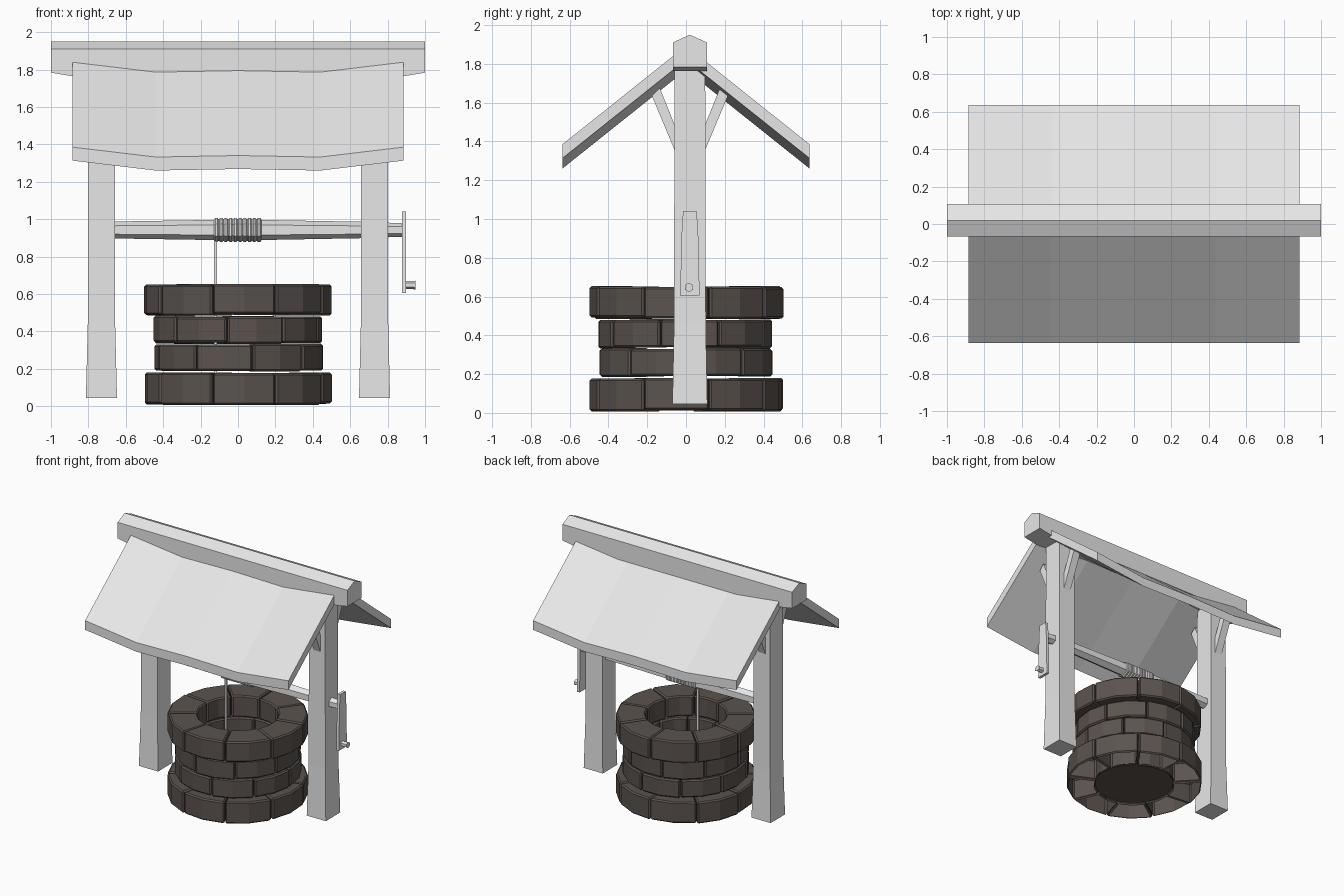
import bpy, bmesh, math, random
from mathutils import Vector

if "Cube" in bpy.data.objects:
    bpy.data.objects.remove(bpy.data.objects["Cube"])

random.seed(4)


def material(name, rgb):
    m = bpy.data.materials.new(name)
    m.diffuse_color = (*rgb, 1)
    m.use_nodes = True
    m.node_tree.nodes["Principled BSDF"].inputs["Base Color"].default_value = m.diffuse_color
    return m


WOOD = material("pale_wood", (0.8, 0.8, 0.8))
STONE = material("brown_stone", (0.105, 0.087, 0.077))


def finish(name, bm, mat):
    bmesh.ops.recalc_face_normals(bm, faces=bm.faces[:])
    me = bpy.data.meshes.new(name)
    bm.to_mesh(me)
    bm.free()
    me.materials.append(mat)
    ob = bpy.data.objects.new(name, me)
    bpy.context.collection.objects.link(ob)
    return ob


def loft(name, sections, mat=WOOD):
    """Skin a list of closed sections and cap both ends."""
    bm = bmesh.new()
    rings = [[bm.verts.new(p) for p in s] for s in sections]
    n = len(rings[0])
    for a, b in zip(rings, rings[1:]):
        for i in range(n):
            j = (i + 1) % n
            bm.faces.new((a[i], a[j], b[j], b[i]))
    bm.faces.new(rings[0])
    bm.faces.new(rings[-1])
    return finish(name, bm, mat)


def rect(cx, cy, z, hx, hy):
    return [(cx - hx, cy - hy, z), (cx + hx, cy - hy, z),
            (cx + hx, cy + hy, z), (cx - hx, cy + hy, z)]


def disc(x, y, z, r, n=6):
    """Polygon across the x axis, with a point at the top."""
    return [(x, y + r * math.sin(2 * math.pi * i / n),
             z + r * math.cos(2 * math.pi * i / n)) for i in range(n)]


CY = 0.02  # the timber frame sits slightly behind the middle

# Ridge beam: house-shaped profile with the underside raised at both ends
beam = []
for x, zb in ((-1, 1.783), (-0.88, 1.763), (0.88, 1.763), (1, 1.783)):
    beam.append([(x, -0.068, zb), (x, 0.108, zb), (x, 0.108, 1.91),
                 (x, CY, 1.95), (x, -0.068, 1.91)])
loft("ridge_beam", beam)

# Sagging roof panels
for side, label in ((-1, "front"), (1, "back")):
    secs = []
    for x, sag in ((-0.885, 0), (-0.44, 0.053), (0, 0.045), (0.44, 0.053), (0.885, 0)):
        lo, hi = 1.385 - sag, 1.89 - sag
        secs.append([(x, side * 0.637, lo), (x, side * 0.004, hi),
                     (x, side * 0.004, hi - 0.072), (x, side * 0.637, lo - 0.072)])
    loft(label + "_roof_panel", secs)

# Posts with flared feet, and slanted braces
for sx, label in ((-1, "left"), (1, "right")):
    x = sx * 0.73
    loft(label + "_post", [rect(x, CY, 0.045, 0.083, 0.09),
                           rect(x, CY, 0.45, 0.073, 0.082),
                           rect(x, CY, 1.775, 0.07, 0.079)])
    for sy, end in ((-1, "front"), (1, "back")):
        prof = [(0.06, 1.31), (0.196, 1.635), (0.155, 1.675), (0.06, 1.44)]
        loft(f"{label}_{end}_brace",
             [[(x + dx, CY + sy * y, z) for y, z in prof] for dx in (-0.03, 0.03)])

# Axle, rope winding, hanging rope
AZ = 0.942
loft("axle", [disc(x, CY, AZ, r) for x, r in
              ((-0.67, 0.045), (0, 0.056), (0.66, 0.044), (0.885, 0.036))])
wind = [disc(-0.128, CY, AZ, 0.05)]
wraps = 10
for i in range(wraps):
    x0 = -0.128 + 0.253 * i / wraps
    w = 0.253 / wraps
    wind += [disc(x0 + 0.001, CY, AZ, 0.058), disc(x0 + w * 0.3, CY, AZ, 0.065),
             disc(x0 + w * 0.7, CY, AZ, 0.065), disc(x0 + w - 0.001, CY, AZ, 0.058)]
wind.append(disc(0.125, CY, AZ, 0.05))
loft("rope_winding", wind)
loft("hanging_rope", [rect(-0.12, CY, z, 0.008, 0.008) for z in (0.15, 0.93)])

# Crank arm and handle
loft("crank_arm", [rect(0.888, CY, z, 0.011, h) for z, h in
                   ((0.605, 0.05), (0.92, 0.043), (1.042, 0.035))])
loft("crank_handle", [disc(x, 0.015, 0.647, r) for x, r in
                      ((0.89, 0.021), (0.935, 0.021), (0.948, 0.024))])


def course(name, z0, z1, ro, ri, start, open_base=False):
    """Ring of nine bevelled wedge stones; start = first joint in degrees from the front."""
    bm = bmesh.new()
    step, gap = 40, 0.35
    for k in range(9):
        a0 = start + k * step
        r_out = ro + random.uniform(-0.005, 0.004)
        lo, hi = z0 + random.uniform(-0.006, 0.004), z1 + random.uniform(-0.004, 0.003)
        rows = []
        for a in (a0 + gap, a0 + step / 2, a0 + step - gap):
            t = math.radians(a)
            d = Vector((math.sin(t), -math.cos(t), 0))
            rows.append([bm.verts.new(d * r + Vector((0, 0, z)))
                         for r, z in ((ri, lo), (r_out, lo), (r_out, hi), (ri, hi))])
        for a, b in zip(rows, rows[1:]):
            for i in range(4):
                j = (i + 1) % 4
                bm.faces.new((a[i], a[j], b[j], b[i]))
        bm.faces.new(rows[0])
        bm.faces.new(rows[-1])
    bmesh.ops.recalc_face_normals(bm, faces=bm.faces[:])
    sharp = [e for e in bm.edges if e.calc_face_angle(0) > math.radians(35)]
    bmesh.ops.bevel(bm, geom=sharp, offset=0.01, segments=1, affect='EDGES')
    if open_base:
        bm.normal_update()
        under = [f for f in bm.faces if f.normal.z < -0.95]
        bmesh.ops.delete(bm, geom=under, context='FACES')
    return finish(name, bm, STONE)


# Stone well wall: wide foot and rim, narrower middle
course("foot_stones", 0.012, 0.178, 0.501, 0.29, -16, open_base=True)
course("lower_wall_stones", 0.190, 0.332, 0.452, 0.295, -30)
course("upper_wall_stones", 0.337, 0.481, 0.452, 0.295, -7.5)
course("rim_stones", 0.489, 0.652, 0.501, 0.29, -16)

# Well floor
bm = bmesh.new()
bmesh.ops.create_cone(bm, cap_ends=True, segments=18, radius1=0.295, radius2=0.295, depth=0.01)
bmesh.ops.translate(bm, verts=bm.verts[:], vec=(0, 0, 0.03))
finish("well_floor", bm, STONE)
